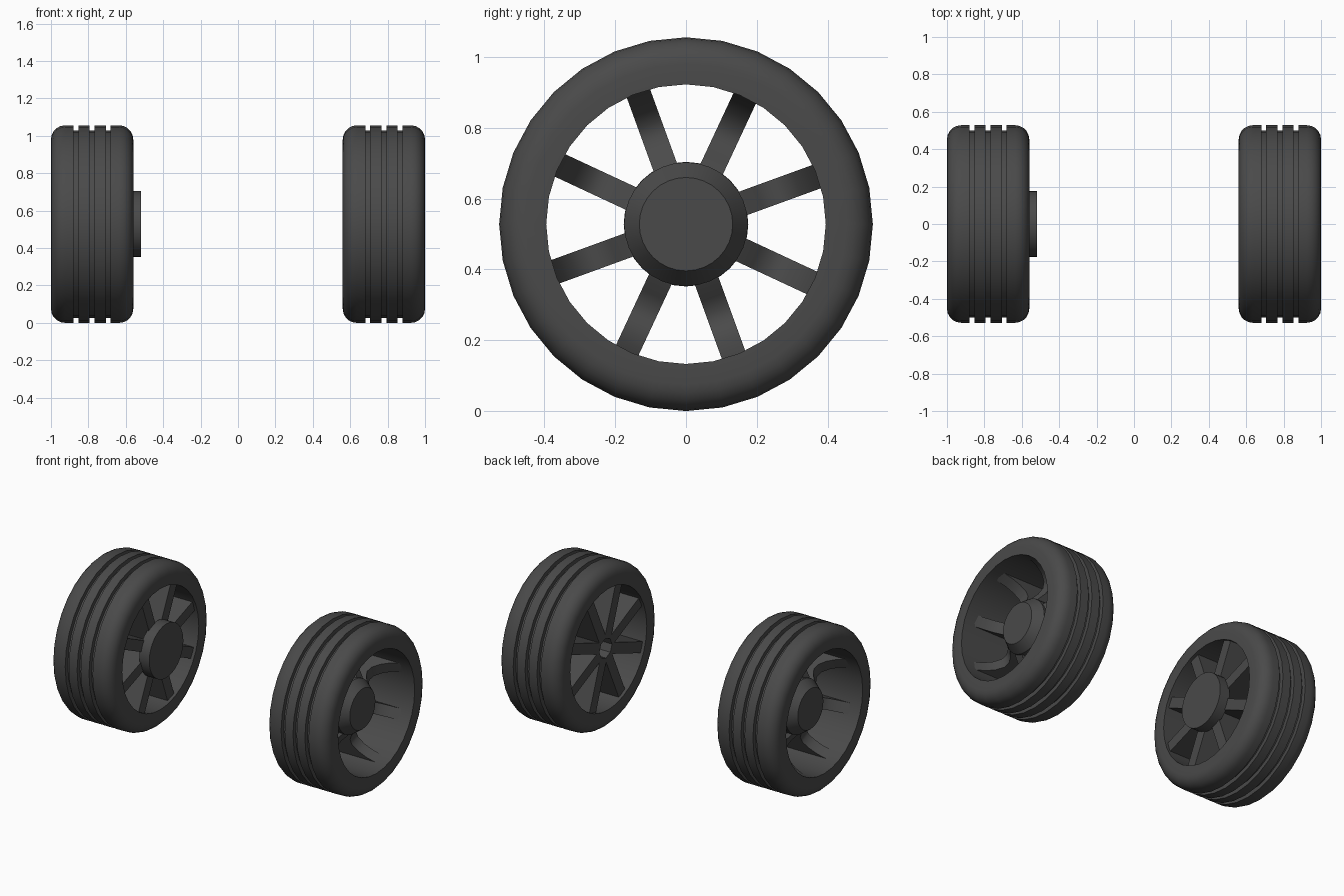
import bpy, bmesh, math
from mathutils import Vector

if "Cube" in bpy.data.objects:
    bpy.data.objects.remove(bpy.data.objects["Cube"])

CZ = 0.528          # axle height, equal to the tyre radius
R = 0.528
MID = 0.78          # distance of each wheel's middle from the centre
SIDES = 32

mat = bpy.data.materials.new("dark_grey")
mat.diffuse_color = (0.068, 0.068, 0.068, 1)
mat.use_nodes = True
mat.node_tree.nodes["Principled BSDF"].inputs["Base Color"].default_value = mat.diffuse_color


def finish(bm, name, angle=30):
    bmesh.ops.remove_doubles(bm, verts=bm.verts, dist=1e-5)
    bmesh.ops.recalc_face_normals(bm, faces=bm.faces)
    me = bpy.data.meshes.new(name)
    bm.to_mesh(me)
    bm.free()
    ob = bpy.data.objects.new(name, me)
    bpy.context.collection.objects.link(ob)
    me.materials.append(mat)
    bpy.ops.object.select_all(action='DESELECT')
    ob.select_set(True)
    bpy.context.view_layer.objects.active = ob
    bpy.ops.object.shade_smooth_by_angle(angle=math.radians(angle))
    return ob


def place(side, u, r, a):
    """u runs outward along the axle from the wheel's middle."""
    return Vector((side * (MID + u), r * math.cos(a), CZ + r * math.sin(a)))


def lathe(name, side, profile, closed):
    bm = bmesh.new()
    rings = [[bm.verts.new(place(side, u, r, 2 * math.pi * i / SIDES))
              for i in range(SIDES)] for u, r in profile]
    pairs = list(zip(rings, rings[1:]))
    if closed:
        pairs.append((rings[-1], rings[0]))
    else:
        bm.faces.new(rings[0])
        bm.faces.new(rings[-1])
    for p, q in pairs:
        for i in range(SIDES):
            j = (i + 1) % SIDES
            bm.faces.new((p[i], p[j], q[j], q[i]))
    return finish(bm, name)


# tyre cross-section: rounded shoulders, three tread grooves, open barrel
W, ROUND, BORE = 0.22, 0.075, 0.395
tyre = [(-W, BORE)]
for k in range(6):
    t = math.pi / 2 * k / 5
    tyre.append((-W + ROUND * (1 - math.cos(t)), R - ROUND + ROUND * math.sin(t)))
for c in (-0.086, 0, 0.086):
    tyre += [(c - 0.013, R), (c - 0.013, R - 0.027), (c + 0.013, R - 0.027), (c + 0.013, R)]
for k in range(6):
    t = math.pi / 2 * (1 - k / 5)
    tyre.append((W - ROUND * (1 - math.cos(t)), R - ROUND + ROUND * math.sin(t)))
tyre.append((W, BORE))

# spoke outline (u, r): flat inner side, dished outer side
dish = [(0.06, 0.14), (0.045, 0.18), (0.01, 0.22), (-0.01, 0.26), (-0.005, 0.30),
        (0.03, 0.34), (0.08, 0.372), (0.15, 0.397)]
spoke = [(-0.2, 0.06), (0.06, 0.06)] + dish + [(-0.2, 0.402)]


def spokes(name, side):
    bm = bmesh.new()
    for n in range(8):
        a = math.radians(20 + 45 * n)
        across = Vector((0, -math.sin(a), math.cos(a)))
        lo, hi = [[bm.verts.new(place(side, u, r, a) + across * w) for u, r in spoke]
                  for w in (-0.035, 0.035)]
        bm.faces.new(lo)
        bm.faces.new(hi)
        for i in range(len(spoke)):
            j = (i + 1) % len(spoke)
            bm.faces.new((lo[i], lo[j], hi[j], hi[i]))
    return finish(bm, name, 35)


for label, side in (("left", -1), ("right", 1)):
    lathe(label + "_tyre", side, tyre, True)
    spokes(label + "_spokes", side)
    # recessed hub cap inside the dish
    lathe(label + "_hub_cap", side, [(0.0, 0.175), (0.06, 0.175), (0.12, 0.132)], False)

# flat hub disc on the inner side of the left wheel only
lathe("left_hub_disc", -1, [(-0.262, 0.176), (-0.19, 0.176)], False)
